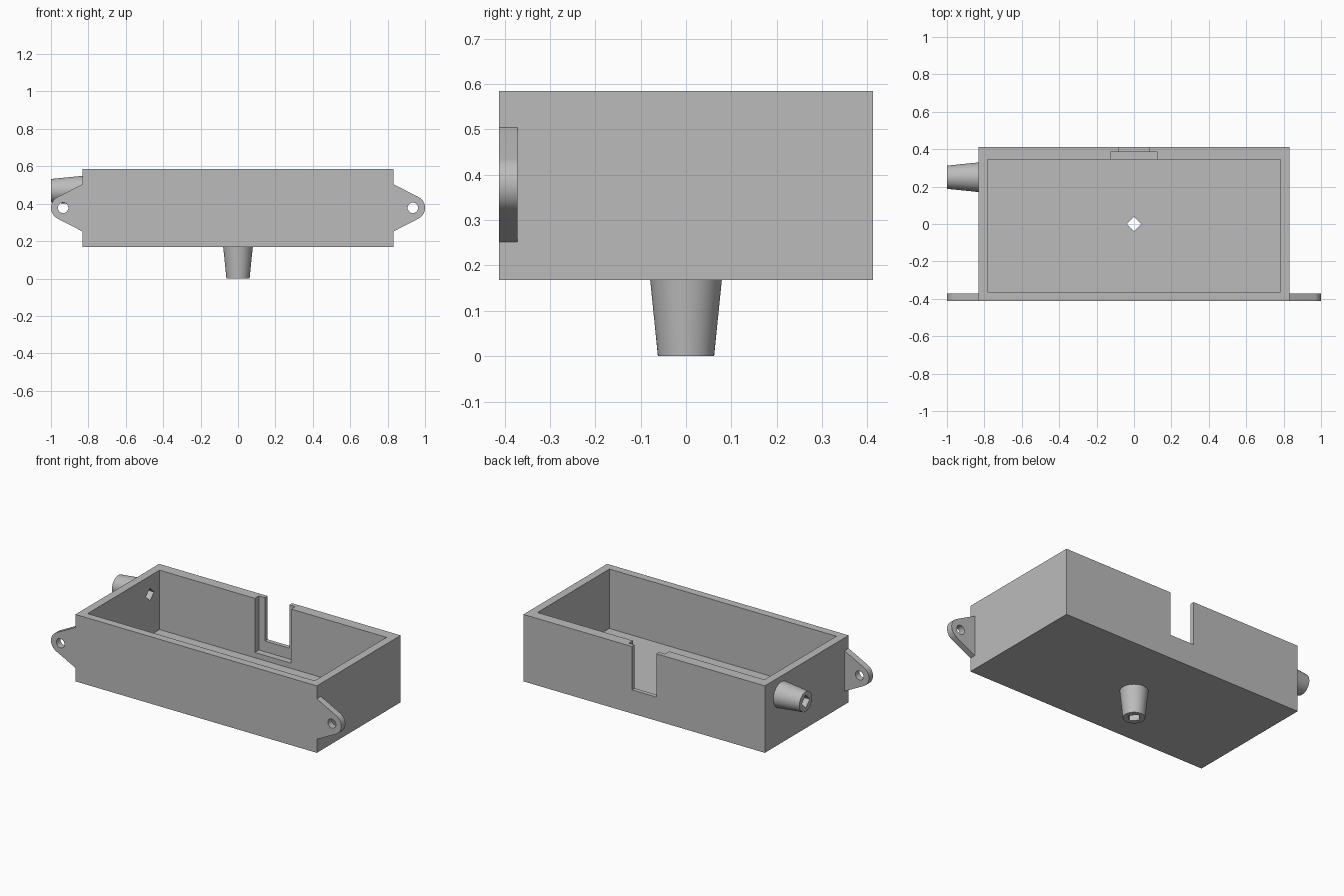
import bpy, bmesh, math
from mathutils import Matrix, Vector

if "Cube" in bpy.data.objects:
    bpy.data.objects.remove(bpy.data.objects["Cube"], do_unlink=True)

grey = bpy.data.materials.new("plain_grey")
grey.use_nodes = True
COLOUR = (0.5, 0.5, 0.5, 1)
grey.diffuse_color = COLOUR
grey.node_tree.nodes["Principled BSDF"].inputs["Base Color"].default_value = COLOUR

# Main dimensions
HX, HY, BASE, TOP = 0.832, 0.412, 0.168, 0.585
FLOOR = 0.215
EAR_Z = 0.378
SIDE_PORT = Vector((-HX, 0.25, 0.47))


def finish(name, bm):
    bmesh.ops.recalc_face_normals(bm, faces=bm.faces)
    mesh = bpy.data.meshes.new(name)
    bm.to_mesh(mesh)
    bm.free()
    mesh.materials.append(grey)
    ob = bpy.data.objects.new(name, mesh)
    bpy.context.collection.objects.link(ob)
    return ob


def block(name, lo, hi):
    lo, hi = Vector(lo), Vector(hi)
    bm = bmesh.new()
    bmesh.ops.create_cube(bm, size=1, matrix=Matrix.Translation((lo + hi) / 2)
                          @ Matrix.Diagonal((*(hi - lo), 1)))
    return finish(name, bm)


def rod(name, start, end, r1, r2, sides):
    """Cone or prism running from start to end."""
    start, end = Vector(start), Vector(end)
    axis = end - start
    turn = axis.to_track_quat('Z', 'Y').to_matrix().to_4x4()
    bm = bmesh.new()
    bmesh.ops.create_cone(bm, cap_ends=True, segments=sides, radius1=r1, radius2=r2,
                          depth=axis.length,
                          matrix=Matrix.Translation((start + end) / 2) @ turn)
    return finish(name, bm)


def activate(ob):
    bpy.ops.object.select_all(action='DESELECT')
    ob.select_set(True)
    bpy.context.view_layer.objects.active = ob


def cut(ob, cutter):
    activate(ob)
    mod = ob.modifiers.new("cut", 'BOOLEAN')
    mod.operation, mod.solver, mod.object = 'DIFFERENCE', 'EXACT', cutter
    bpy.ops.object.modifier_apply(modifier=mod.name)
    bpy.data.objects.remove(cutter, do_unlink=True)


def smooth(ob):
    activate(ob)
    bpy.ops.object.shade_smooth_by_angle(angle=math.radians(35))


# Open tray with a stepped slot in the back wall
tray = block("tray", (-HX, -HY, BASE), (HX, HY, TOP))
cut(tray, block("cavity", (-0.782, -0.363, FLOOR), (0.782, 0.345, 1)))
cut(tray, block("slot_recess", (-0.125, 0.3, 0.248), (0.125, 0.385, 1)))
cut(tray, block("slot", (-0.084, 0.3, 0.315), (0.084, 0.5, 1)))

# Tapered nozzles, each with a four-sided bore through the wall
for name, root, out in (("bottom_nozzle", Vector((0, 0, BASE)), Vector((0, 0, -1))),
                        ("side_nozzle", SIDE_PORT, Vector((-1, 0, 0)))):
    nozzle = rod(name, root, root + out * 0.168, 0.079, 0.062, 64)
    for part in (tray, nozzle):
        cut(part, rod("bore", root - out * 0.1, root + out * 0.3, 0.04, 0.04, 4))
    smooth(nozzle)

# Mounting ears: tapered plates with a round end and a screw hole
for side, label in ((1, "left"), (-1, "right")):
    outline = [(HX, EAR_Z - 0.126), (HX, EAR_Z + 0.126)]
    for i in range(25):
        a = math.radians(61 - 122 * i / 24)
        outline.append((0.935 + 0.065 * math.cos(a), EAR_Z + 0.065 * math.sin(a)))
    bm = bmesh.new()
    face = bm.faces.new([bm.verts.new((side * x, -HY, z)) for x, z in outline])
    grown = bmesh.ops.extrude_face_region(bm, geom=[face])["geom"]
    bmesh.ops.translate(bm, vec=(0, 0.04, 0),
                        verts=[v for v in grown if isinstance(v, bmesh.types.BMVert)])
    ear = finish(label + "_mounting_ear", bm)
    x = side * 0.935
    cut(ear, rod("screw_hole", (x, -0.6, EAR_Z), (x, -0.2, EAR_Z), 0.028, 0.028, 32))
    smooth(ear)
